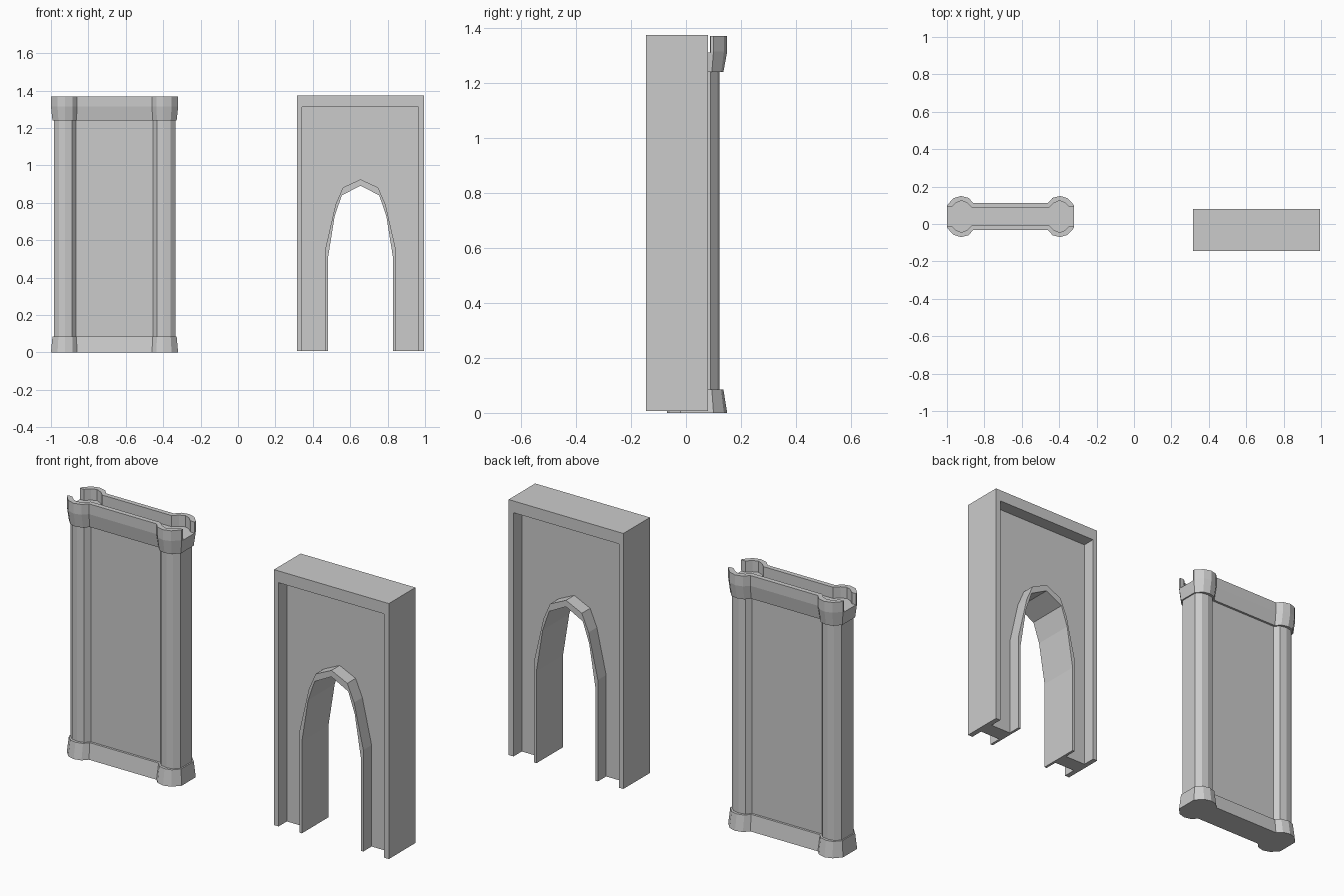
import bpy, bmesh
from mathutils import Vector

if "Cube" in bpy.data.objects:
    bpy.data.objects.remove(bpy.data.objects["Cube"])


def loft(name, rings):
    """Closed solid through a stack of equal-length rings."""
    bm = bmesh.new()
    vs = [[bm.verts.new(p) for p in ring] for ring in rings]
    n = len(vs[0])
    for a, b in zip(vs, vs[1:]):
        for i in range(n):
            j = (i + 1) % n
            bm.faces.new((a[i], a[j], b[j], b[i]))
    bm.faces.new(vs[0][::-1])
    bm.faces.new(vs[-1])
    bmesh.ops.recalc_face_normals(bm, faces=bm.faces)
    me = bpy.data.meshes.new(name)
    bm.to_mesh(me)
    bm.free()
    ob = bpy.data.objects.new(name, me)
    bpy.context.collection.objects.link(ob)
    return ob


def cut(ob, cutter):
    cutter.hide_render = True
    mod = ob.modifiers.new("cut", 'BOOLEAN')
    mod.operation = 'DIFFERENCE'
    mod.solver = 'EXACT'
    mod.object = cutter
    bpy.context.view_layer.objects.active = ob
    bpy.ops.object.modifier_apply(modifier=mod.name)
    bpy.data.objects.remove(cutter)


def section(quarter, z):
    """Mirror a quarter outline into the full wall plan at height z."""
    half = quarter + [(-x, y) for x, y in reversed(quarter)]
    full = half + [(x, -y) for x, y in reversed(half)]
    return [Vector((x - 0.66, y + 0.04, z)) for x, y in full]


# Wall segment with a faceted column at each end
outer = [(.34, .06), (.305, .098), (.265, .11), (.225, .10), (.20, .073)]
mid = [(.332, .054), (.30, .088), (.264, .096), (.226, .086), (.204, .06)]
shaft = [(.325, .05), (.298, .075), (.264, .081), (.228, .074), (.206, .048)]
wall = loft("column_wall", [
    section(outer, 0), section(mid, .085), section(shaft, .085),
    section(shaft, 1.24), section(mid, 1.24),
    section(outer, 1.315), section(outer, 1.37)])

# Walkway channel in the top, open at both ends
channel = [(.37, .05), (.315, .05), (.29, .074), (.262, .085),
           (.232, .072), (.206, .047)]
cut(wall, loft("channel_cutter", [section(channel, 1.31), section(channel, 1.5)]))


def prism(name, poly, y0, y1):
    return loft(name, [[Vector((x, y, z)) for x, z in poly] for y in (y0, y1)])


def arch(points, z0):
    """Mirror the left half of an arch about the gate centre, from foot to foot."""
    c = 0.655
    left = [(c - points[0][0], z0)] + [(c - w, z) for w, z in points]
    return left + [(2 * c - x, z) for x, z in reversed(left) if x < c - 1e-5]


# Gate block with pointed arch opening
inner_arch = [(.175, .50), (.138, .73), (.10, .84), (0, .892)]
outer_arch = [(.189, .55), (.134, .79), (.094, .882), (0, .926)]
block = [(.315, .007), (.315, 1.375), (.995, 1.375), (.995, .007)]
gate = prism("arch_gate", block + arch(inner_arch, .007)[::-1], -.145, .08)

# Recessed panels front and back, leaving border and arch trim
panel = [(.342, -.1), (.342, 1.312), (.966, 1.312), (.966, -.1)]
recess = panel + arch(outer_arch, -.1)[::-1]
for y0, y1 in ((-.3, -.075), (.01, .3)):
    cut(gate, prism("recess_cutter", recess, y0, y1))
